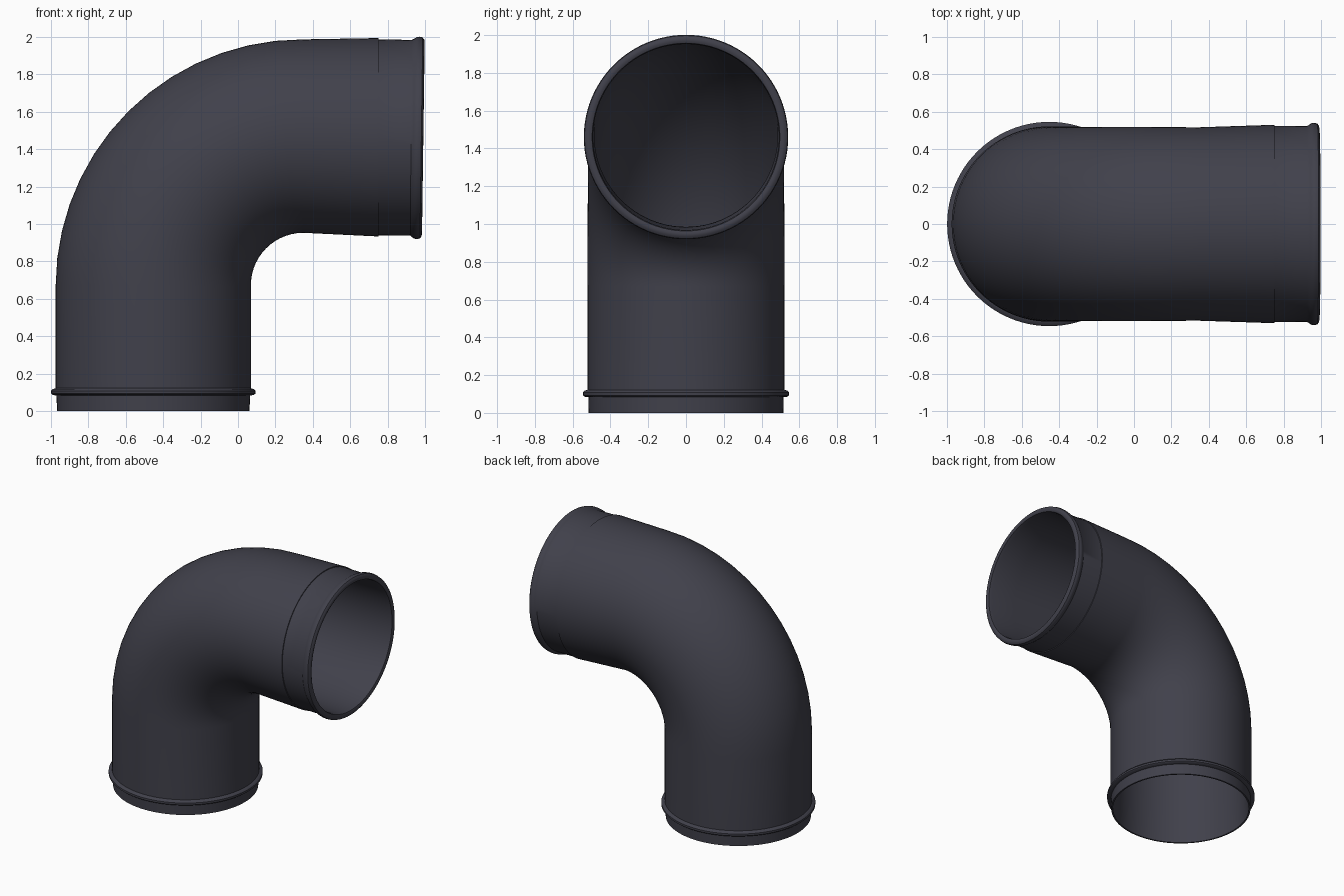
import bpy, bmesh
from math import sin, cos, pi, radians
from mathutils import Vector

cube = bpy.data.objects.get("Cube")
if cube:
    bpy.data.objects.remove(cube, do_unlink=True)

SIDES = 96
BEND = Vector((0.347, 0, 0.67))   # centre of the elbow arc
R = 0.80                          # arc radius of the pipe's centre line
STEPS = 14

mat = bpy.data.materials.new("dark slate plastic")
mat.use_nodes = True
colour = (0.052, 0.052, 0.07, 1)
mat.diffuse_color = colour
mat.node_tree.nodes["Principled BSDF"].inputs["Base Color"].default_value = colour


def lower(z, r):
    """Ring on the upright leg at height z."""
    return Vector((BEND.x - R, 0, z)), 0, r


def elbow(t, r):
    """Ring on the bend, t from 0 to 1."""
    a = t * pi / 2
    return BEND + R * Vector((-cos(a), 0, sin(a))), a, r


def upper(x, r, tilt=0.0):
    """Ring on the outlet leg at distance x."""
    drop = 0.01 * max(0, (x - BEND.x) / 0.64)
    return Vector((x, 0, BEND.z + R - drop)), pi / 2 + radians(tilt), r


def sweep(name, rings):
    """Closed shell through a loop of rings given as centre, angle, radius."""
    bm = bmesh.new()
    loops = []
    for centre, a, r in rings:
        u = Vector((cos(a), 0, -sin(a)))
        loops.append([bm.verts.new(centre + r * (u * cos(k) + Vector((0, sin(k), 0))))
                      for k in (2 * pi * i / SIDES for i in range(SIDES))])
    for i, ring in enumerate(loops):
        nxt = loops[(i + 1) % len(loops)]
        for j in range(SIDES):
            k = (j + 1) % SIDES
            bm.faces.new((ring[j], ring[k], nxt[k], nxt[j]))
    bmesh.ops.recalc_face_normals(bm, faces=bm.faces)
    me = bpy.data.meshes.new(name)
    bm.to_mesh(me)
    bm.free()
    me.materials.append(mat)
    ob = bpy.data.objects.new(name, me)
    bpy.context.collection.objects.link(ob)
    bpy.ops.object.select_all(action='DESELECT')
    ob.select_set(True)
    bpy.context.view_layer.objects.active = ob
    bpy.ops.object.shade_smooth_by_angle(angle=radians(35))


ts = [i / STEPS for i in range(STEPS + 1)]

# Outer skin: spigot, collar bead, leg, bend, flared sleeve, rim bead
outer = [lower(0, 0.515), lower(0.083, 0.517),
         lower(0.086, 0.538), lower(0.093, 0.546), lower(0.108, 0.546),
         lower(0.117, 0.538), lower(0.122, 0.522)]
outer += [elbow(t, 0.522 - 0.005 * t) for t in ts]
outer += [upper(0.74, 0.53), upper(0.75, 0.53), upper(0.751, 0.524),
          upper(0.925, 0.523, 0.4), upper(0.938, 0.532, 0.8),
          upper(0.95, 0.539, 0.8), upper(0.965, 0.541, 0.8),
          upper(0.98, 0.537, 0.8), upper(0.989, 0.525, 0.8)]

# Inner skin, running back from the outlet to the foot
inner = [upper(0.991, 0.51, 0.8), upper(0.985, 0.497, 0.8),
         upper(0.96, 0.492, 0.8), upper(0.75, 0.49)]
inner += [elbow(t, 0.485) for t in reversed(ts)]
inner += [lower(0.12, 0.495), lower(0, 0.503)]

sweep("elbow_pipe", outer + inner)
